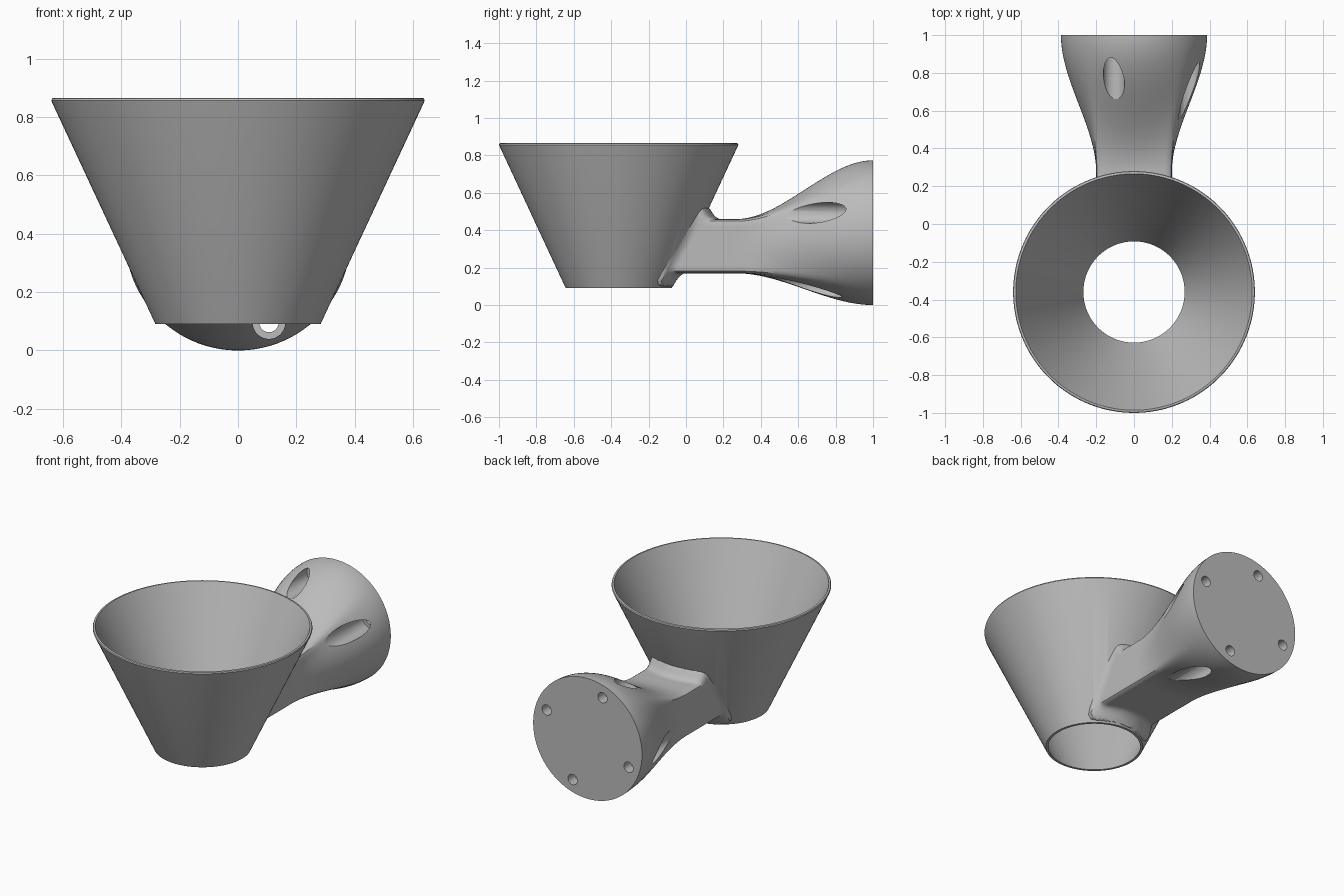
import bpy, bmesh, math

if "Cube" in bpy.data.objects:
    bpy.data.objects.remove(bpy.data.objects["Cube"], do_unlink=True)

CONE_Y = -0.36      # axis of the cone
ARM_END = 0.387     # radius of the round mounting flange
SLOPE = 0.467       # widening of the cone wall

grey = bpy.data.materials.new("plain grey")
grey.use_nodes = True
grey.diffuse_color = (0.5, 0.5, 0.5, 1)
grey.node_tree.nodes["Principled BSDF"].inputs["Base Color"].default_value = (0.5, 0.5, 0.5, 1)


def loft(name, rings):
    """Closed solid skinned through rings of equal point count."""
    bm = bmesh.new()
    loops = [[bm.verts.new(p) for p in ring] for ring in rings]
    n = len(loops[0])
    for a, b in zip(loops, loops[1:]):
        for i in range(n):
            j = (i + 1) % n
            bm.faces.new((a[i], a[j], b[j], b[i]))
    bm.faces.new(loops[0][::-1])
    bm.faces.new(loops[-1])
    bmesh.ops.recalc_face_normals(bm, faces=bm.faces)
    mesh = bpy.data.meshes.new(name)
    bm.to_mesh(mesh)
    bm.free()
    mesh.materials.append(grey)
    obj = bpy.data.objects.new(name, mesh)
    bpy.context.collection.objects.link(obj)
    return obj


def turns(n):
    return [2 * math.pi * (i + 0.5) / n for i in range(n)]


def upright(name, profile):
    """Turned solid about the cone axis from (radius, height) pairs."""
    return loft(name, [[(r * math.cos(a), CONE_Y + r * math.sin(a), z) for a in turns(128)]
                       for r, z in profile])


def rod(name, x, z, r, y0, y1):
    """Cylinder lying along y."""
    return loft(name, [[(x + r * math.cos(a), y, z + r * math.sin(a)) for a in turns(32)]
                       for y in (y0, y1)])


def clamp(t):
    return max(0.0, min(1.0, t))


def arm_ring(y):
    """Rounded rectangle near the cone, blending to a circle at the flange."""
    t = clamp((y - 0.27) / 0.73)
    s = t * t * (3 - 2 * t)
    ring = []
    for a in turns(96):
        c, d = math.cos(a), math.sin(a)
        k = (abs(c) ** 16 + abs(d) ** 16) ** (-1 / 16)
        u, v = c * k, d * k
        x = (1 - s) * 0.2 * u + s * ARM_END * c
        z = (1 - s) * (0.315 + 0.145 * v) + s * (ARM_END + ARM_END * d)
        # fillet where the arm meets the cone wall
        r = 0.283 + SLOPE * (z - 0.09)
        gap = y - CONE_Y - math.sqrt(max(r * r - x * x, 0))
        if v > 0:
            lift = 0.06 * clamp((0.09 - gap) / 0.06) ** 2
        else:
            lift = -0.07 * clamp((0.04 - gap) / 0.07) ** 2
        side = 0.025 * clamp((0.04 - gap) / 0.06) ** 2
        ring.append((x + math.copysign(side * u ** 4, u), y, z + lift * v ** 4))
    return ring


# Cone body with softened rim
holder = upright("cone_holder", [(0.283, 0.09), (0.637, 0.849), (0.64, 0.857),
                                 (0.637, 0.864), (0.632, 0.866)])

# Arm: fine slices at the joint, wider ones along the flare
slices = [-0.24 + 0.01 * i for i in range(51)] + [0.27 + 0.73 * i / 36 for i in range(1, 37)]
arm = loft("mounting_arm", [arm_ring(y) for y in slices])

# Bowl interior, open at both ends
bore = upright("bore_cutter", [(0.268 - 0.0461, -0.01), (0.268 + 0.461 * 0.91, 1.0)])
steps = [(arm, 'UNION'), (bore, 'DIFFERENCE')]

# Four screw holes with deep head pockets, turned around the flange
for i in range(4):
    a = math.radians(20 + 90 * i)
    x, z = 0.31 * math.cos(a), ARM_END + 0.31 * math.sin(a)
    steps.append((rod("pocket_cutter", x, z, 0.056, 0.45, 0.93), 'DIFFERENCE'))
    steps.append((rod("screw_cutter", x, z, 0.033, 0.8, 1.1), 'DIFFERENCE'))

for other, operation in steps:
    mod = holder.modifiers.new("join", 'BOOLEAN')
    mod.operation = operation
    mod.solver = 'EXACT'
    mod.object = other
    other.hide_render = True

# Bake the booleans and drop the helpers
bpy.context.view_layer.update()
final = bpy.data.meshes.new_from_object(holder.evaluated_get(bpy.context.evaluated_depsgraph_get()))
holder.modifiers.clear()
holder.data = final
for other, operation in steps:
    bpy.data.objects.remove(other, do_unlink=True)

final.materials.clear()
final.materials.append(grey)
for poly in final.polygons:
    poly.material_index = 0

bpy.ops.object.select_all(action='DESELECT')
holder.select_set(True)
bpy.context.view_layer.objects.active = holder
bpy.ops.object.shade_smooth_by_angle(angle=math.radians(30))
